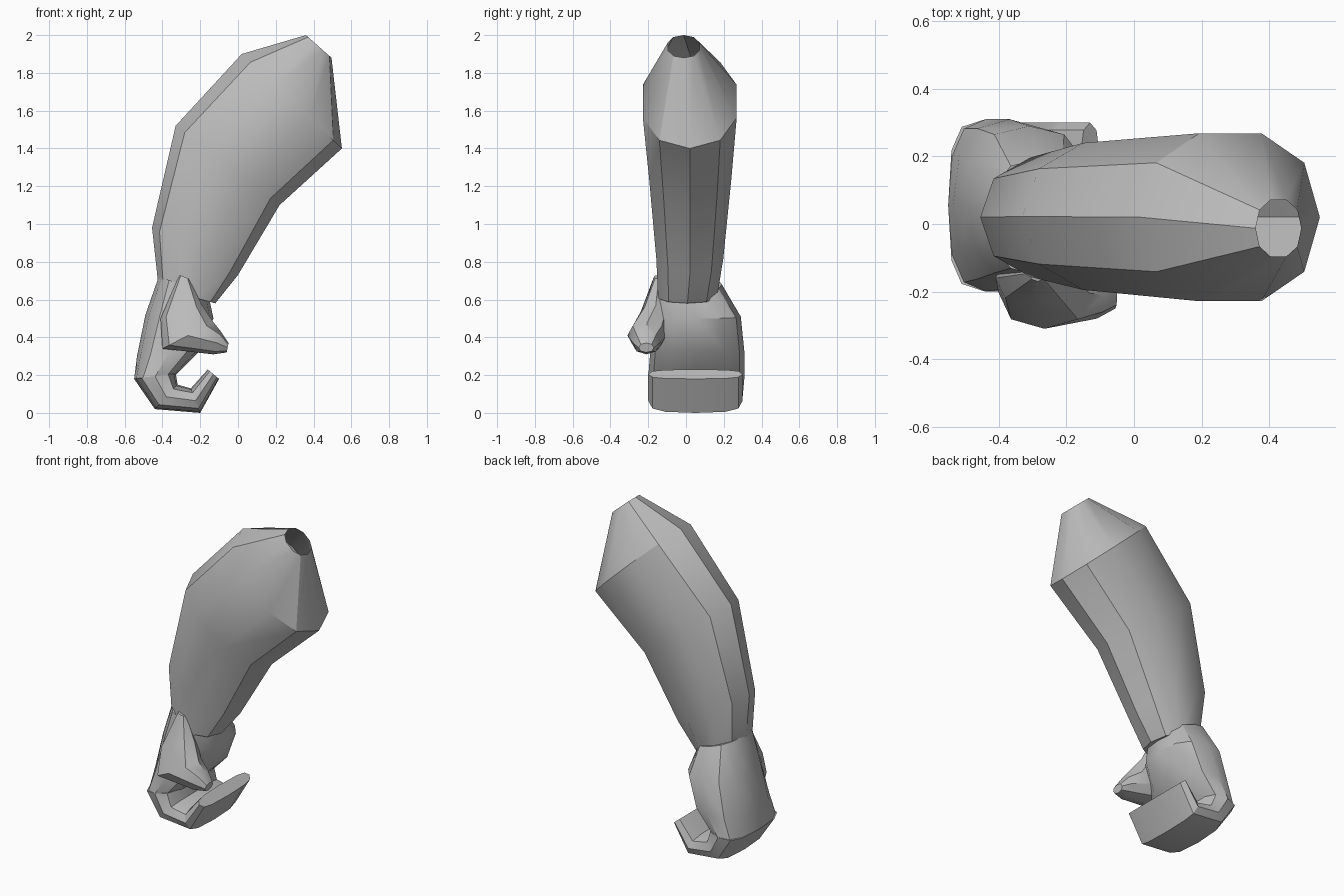
import bpy, bmesh, math
from mathutils import Vector

cube = bpy.data.objects.get("Cube")
if cube:
    bpy.data.objects.remove(cube)

grey = bpy.data.materials.new("plain grey")
grey.use_nodes = True
grey.diffuse_color = (0.5, 0.5, 0.5, 1)
grey.node_tree.nodes["Principled BSDF"].inputs["Base Color"].default_value = (0.5, 0.5, 0.5, 1)


def rounded(v, power):
    return math.copysign(abs(v) ** power, v)


def loft(name, rings, sides=10, power=1.0, cap_start=True, cap_end=True):
    """Skin rings given as outer (x, z), inner (x, z), y range."""
    bm = bmesh.new()
    loops = []
    for (ox, oz), (ix, iz), (y0, y1) in rings:
        outer, inner = Vector((ox, 0, oz)), Vector((ix, 0, iz))
        mid, half = (outer + inner) / 2, (inner - outer) / 2
        loop = []
        for k in range(sides):
            a = math.tau * k / sides
            p = mid + half * rounded(math.cos(a), power)
            p.y = (y0 + y1) / 2 + (y1 - y0) / 2 * rounded(math.sin(a), power)
            loop.append(bm.verts.new(p))
        loops.append(loop)
    for a, b in zip(loops, loops[1:]):
        for k in range(sides):
            n = (k + 1) % sides
            bm.faces.new((a[k], a[n], b[n], b[k]))
    if cap_start:
        bm.faces.new(loops[0][::-1])
    if cap_end:
        bm.faces.new(loops[-1])
    bmesh.ops.recalc_face_normals(bm, faces=bm.faces)
    mesh = bpy.data.meshes.new(name)
    bm.to_mesh(mesh)
    bm.free()
    mesh.materials.append(grey)
    obj = bpy.data.objects.new(name, mesh)
    bpy.context.collection.objects.link(obj)
    bpy.ops.object.select_all(action='DESELECT')
    obj.select_set(True)
    bpy.context.view_layer.objects.active = obj
    bpy.ops.object.shade_smooth_by_angle(angle=math.radians(32))
    return obj


# Arm sleeve, open at the shoulder
loft("arm", [
    ((-0.42, 0.66), (-0.12, 0.58), (-0.155, 0.17)),
    ((-0.455, 0.98), (0.0, 0.73), (-0.165, 0.205)),
    ((-0.33, 1.52), (0.22, 1.10), (-0.205, 0.25)),
    ((0.02, 1.90), (0.55, 1.40), (-0.24, 0.28)),
    ((0.36, 2.0), (0.495, 1.88), (-0.10, 0.075)),
], power=0.9, cap_end=False)

# Palm running into the curled fingers
loft("palm", [
    ((-0.42, 0.72), (-0.16, 0.64), (-0.15, 0.19)),
    ((-0.49, 0.52), (-0.13, 0.50), (-0.17, 0.29)),
    ((-0.535, 0.30), (-0.20, 0.33), (-0.19, 0.31)),
    ((-0.55, 0.18), (-0.33, 0.20), (-0.20, 0.31)),
], sides=12, power=0.8)
loft("curled_fingers", [
    ((-0.55, 0.18), (-0.33, 0.21), (-0.20, 0.31)),
    ((-0.44, 0.02), (-0.32, 0.15), (-0.20, 0.30)),
    ((-0.20, 0.00), (-0.25, 0.13), (-0.20, 0.30)),
    ((-0.10, 0.18), (-0.16, 0.23), (-0.20, 0.30)),
], sides=12, power=0.65)

# Thumb reaching across the palm
loft("thumb", [
    ((-0.31, 0.73), (-0.26, 0.71), (-0.17, -0.12)),
    ((-0.41, 0.50), (-0.19, 0.57), (-0.24, -0.08)),
    ((-0.40, 0.34), (-0.13, 0.48), (-0.31, -0.10)),
    ((-0.13, 0.31), (-0.09, 0.43), (-0.28, -0.14)),
    ((-0.06, 0.32), (-0.05, 0.37), (-0.25, -0.17)),
], sides=8, power=0.9)
